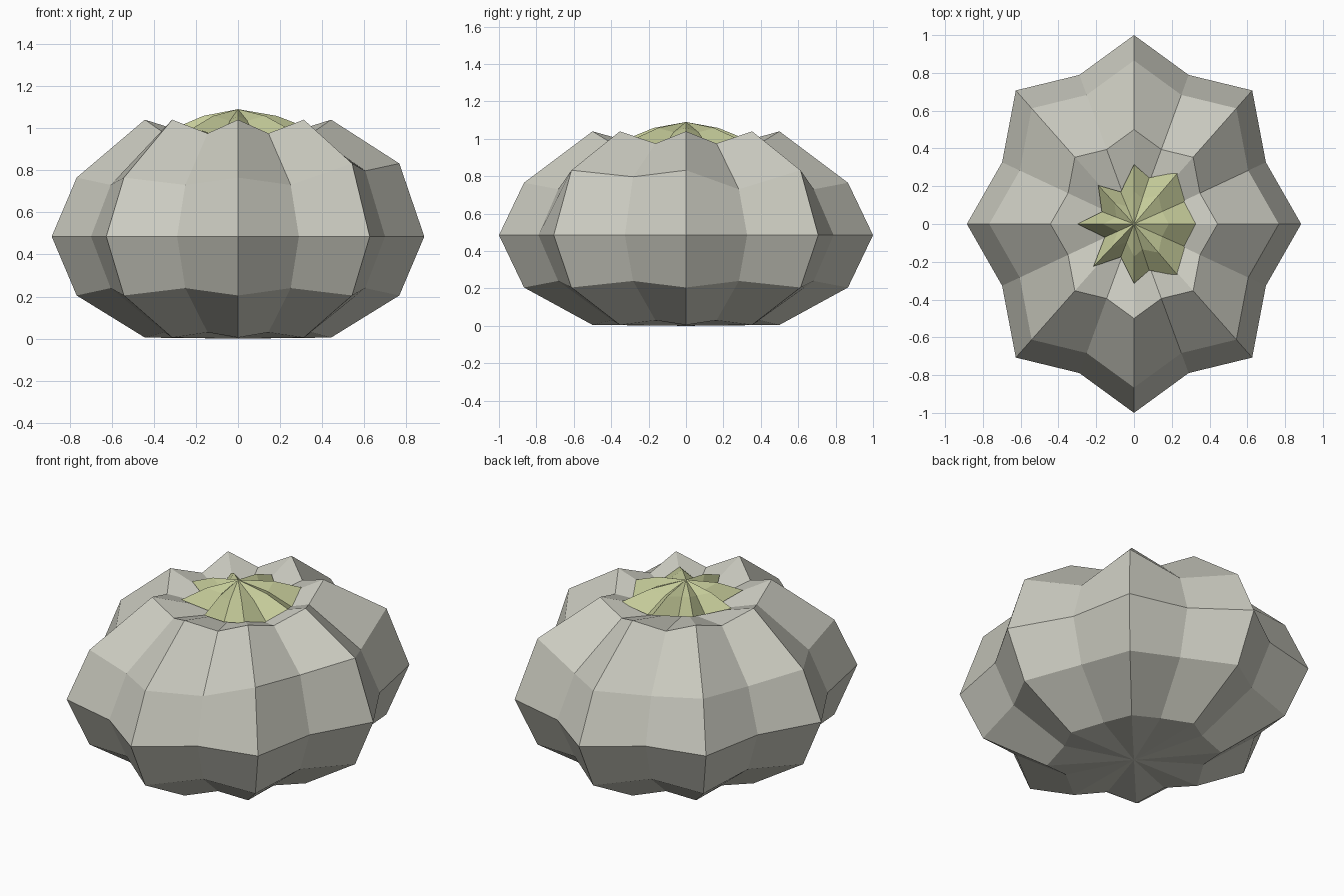
import bpy, bmesh
from math import cos, sin, radians

if "Cube" in bpy.data.objects:
    bpy.data.objects.remove(bpy.data.objects["Cube"])

N = 16          # eight ribs: even index = ridge, odd index = groove
SX = 0.885      # body is narrower along x


def skin(name, rings, bottom, top, color):
    """Skin stacked rings of points; bottom/top are pole heights (bottom may be None)."""
    bm = bmesh.new()
    loops = [[bm.verts.new(p) for p in ring] for ring in rings]
    for a, b in zip(loops, loops[1:]):
        for i in range(N):
            j = (i + 1) % N
            bm.faces.new((a[i], a[j], b[j], b[i]))
    for loop, z, flip in ((loops[0], bottom, True), (loops[-1], top, False)):
        if z is None:
            continue
        pole = bm.verts.new((0, 0, z))
        for i in range(N):
            j = (i + 1) % N
            tri = (loop[i], loop[j], pole)
            bm.faces.new(tri[::-1] if flip else tri)
    mesh = bpy.data.meshes.new(name)
    bm.to_mesh(mesh)
    bm.free()
    obj = bpy.data.objects.new(name, mesh)
    bpy.context.collection.objects.link(obj)
    mat = bpy.data.materials.new(name + "_colour")
    mat.diffuse_color = (*color, 1)
    mat.use_nodes = True
    mat.node_tree.nodes["Principled BSDF"].inputs["Base Color"].default_value = mat.diffuse_color
    mesh.materials.append(mat)
    return obj


# ribbed body: radius, ridge height, groove height
profile = [(0.5, 0.005, 0.03), (0.866, 0.205, 0.24), (1.0, 0.485, 0.485),
           (0.866, 0.765, 0.73), (0.5, 1.04, 0.975)]
rings = []
for k, (r, z_ridge, z_groove) in enumerate(profile):
    ring = []
    for i in range(N):
        a = radians(22.5 * i)
        groove = i % 2
        rr = r * (0.854 if groove else 1.0)
        z = z_groove if groove else z_ridge
        # raised shoulder on the +x side
        if k == 3 and i in (0, 2, 14, 15):
            z += 0.067
        ring.append((SX * rr * cos(a), rr * sin(a), z))
    rings.append(ring)
skin("pumpkin_body", rings, 0.0, 0.90, (0.6, 0.6, 0.53))

# star-shaped leaf cap, larger on the +x side
rim = [(.335, 0), (.27, .12), (.235, .275), (.08, .245), (0, .315), (-.07, .17),
       (-.19, .205), (-.17, .065), (-.3, 0), (-.155, -.07), (-.215, -.225),
       (-.07, -.175), (0, -.315), (.08, -.245), (.235, -.275), (.27, -.12)]
outer, inner = [], []
for i, (x, y) in enumerate(rim):
    groove = i % 2
    outer.append((x, y, 0.955 if groove else 1.0))
    inner.append((x * .55, y * .55, 1.035 if groove else 1.058))
skin("leaf_cap", [outer, inner], None, 1.09, (0.56, 0.6, 0.32))
